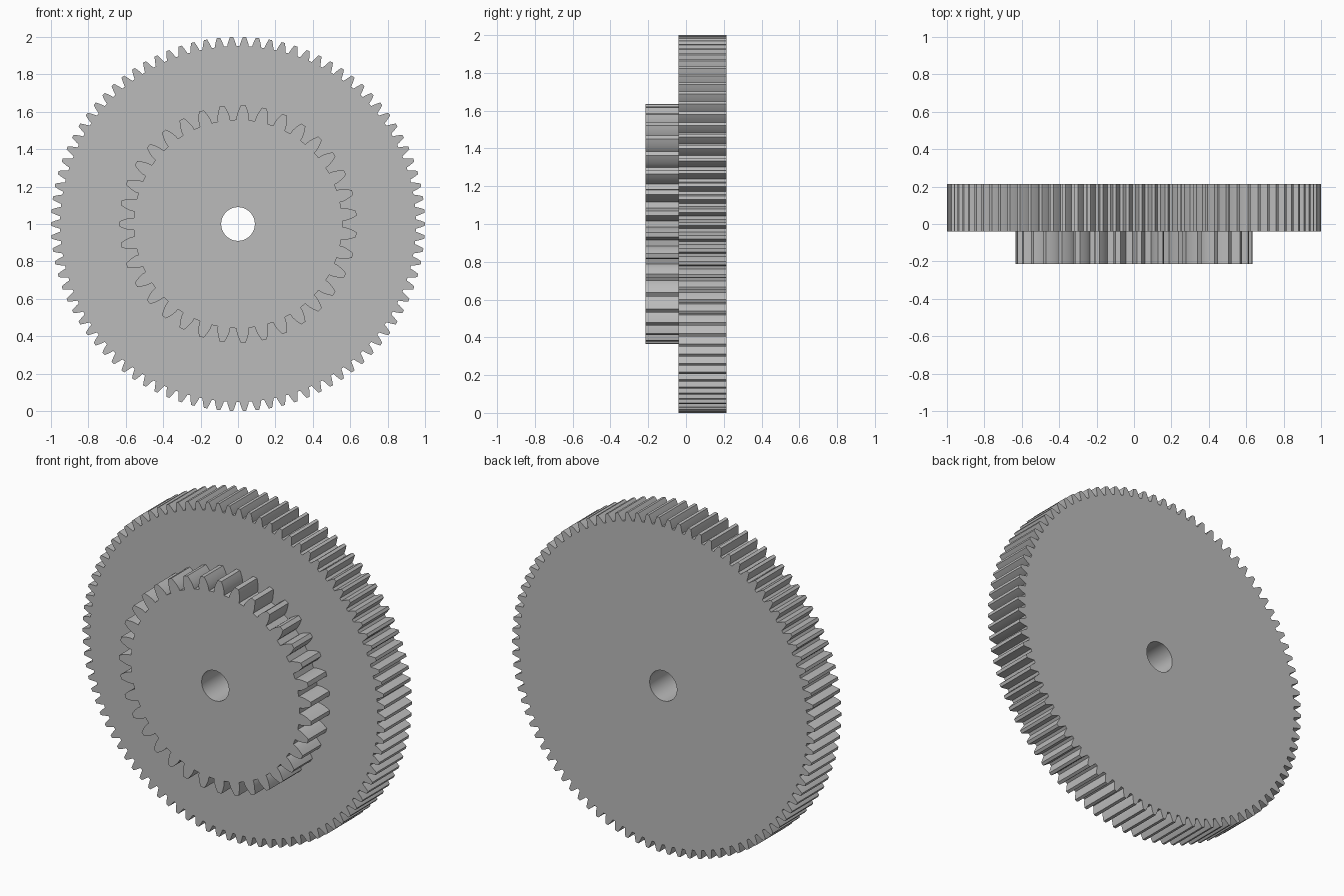
import bpy, bmesh
from math import acos, cos, sin, pi, radians, tan
from mathutils import Vector

cube = bpy.data.objects.get("Cube")
if cube:
    bpy.data.objects.remove(cube)

BORE = 0.09
AXIS_Z = 1.0

steel = bpy.data.materials.new("grey_steel")
steel.use_nodes = True
GREY = (0.5, 0.5, 0.5, 1)
steel.diffuse_color = GREY
steel.node_tree.nodes["Principled BSDF"].inputs["Base Color"].default_value = GREY


def involute(a):
    return tan(a) - a


def tooth_outline(teeth, tip, phase, steps=5):
    """Involute spur gear outline as (radius, angle) pairs."""
    module = 2 * tip / (teeth + 2)
    pitch = tip - module
    root = pitch - 1.25 * module
    pressure = radians(20)
    base = pitch * cos(pressure)
    flank = []
    for i in range(steps + 1):
        r = root + (tip - root) * i / steps
        half = pi / (2 * teeth) + involute(pressure) - involute(acos(min(1, base / r)))
        flank.append((r, half))
    outline = []
    for t in range(teeth):
        centre = phase + 2 * pi * t / teeth
        outline += [(r, centre - h) for r, h in flank]
        outline += [(r, centre + h) for r, h in reversed(flank)]
    return outline


def gear(name, teeth, tip, phase, front, back):
    """Toothed disc with a round bore, lying along the y axis."""
    bm = bmesh.new()
    bore = [(BORE, 2 * pi * i / 64) for i in range(64)]
    edges = []
    for loop in (tooth_outline(teeth, tip, phase), bore):
        verts = [bm.verts.new((r * cos(a), front, AXIS_Z + r * sin(a))) for r, a in loop]
        edges += [bm.edges.new((v, verts[i - 1])) for i, v in enumerate(verts)]
    bmesh.ops.triangle_fill(bm, edges=edges, use_beauty=True, normal=Vector((0, -1, 0)))
    ext = bmesh.ops.extrude_face_region(bm, geom=bm.faces[:], use_keep_orig=True)
    moved = [g for g in ext["geom"] if isinstance(g, bmesh.types.BMVert)]
    bmesh.ops.translate(bm, verts=moved, vec=(0, back - front, 0))
    bmesh.ops.recalc_face_normals(bm, faces=bm.faces[:])
    mesh = bpy.data.meshes.new(name)
    bm.to_mesh(mesh)
    bm.free()
    mesh.materials.append(steel)
    obj = bpy.data.objects.new(name, mesh)
    bpy.context.collection.objects.link(obj)
    bpy.ops.object.select_all(action="DESELECT")
    obj.select_set(True)
    bpy.context.view_layer.objects.active = obj
    bpy.ops.object.shade_smooth_by_angle(angle=radians(20))
    return obj


# Wide rear wheel and the smaller pinion on its front face
gear("large_gear", 90, 1.0, pi, -0.04, 0.215)
gear("small_gear", 35, 0.635, pi, -0.215, -0.04)
